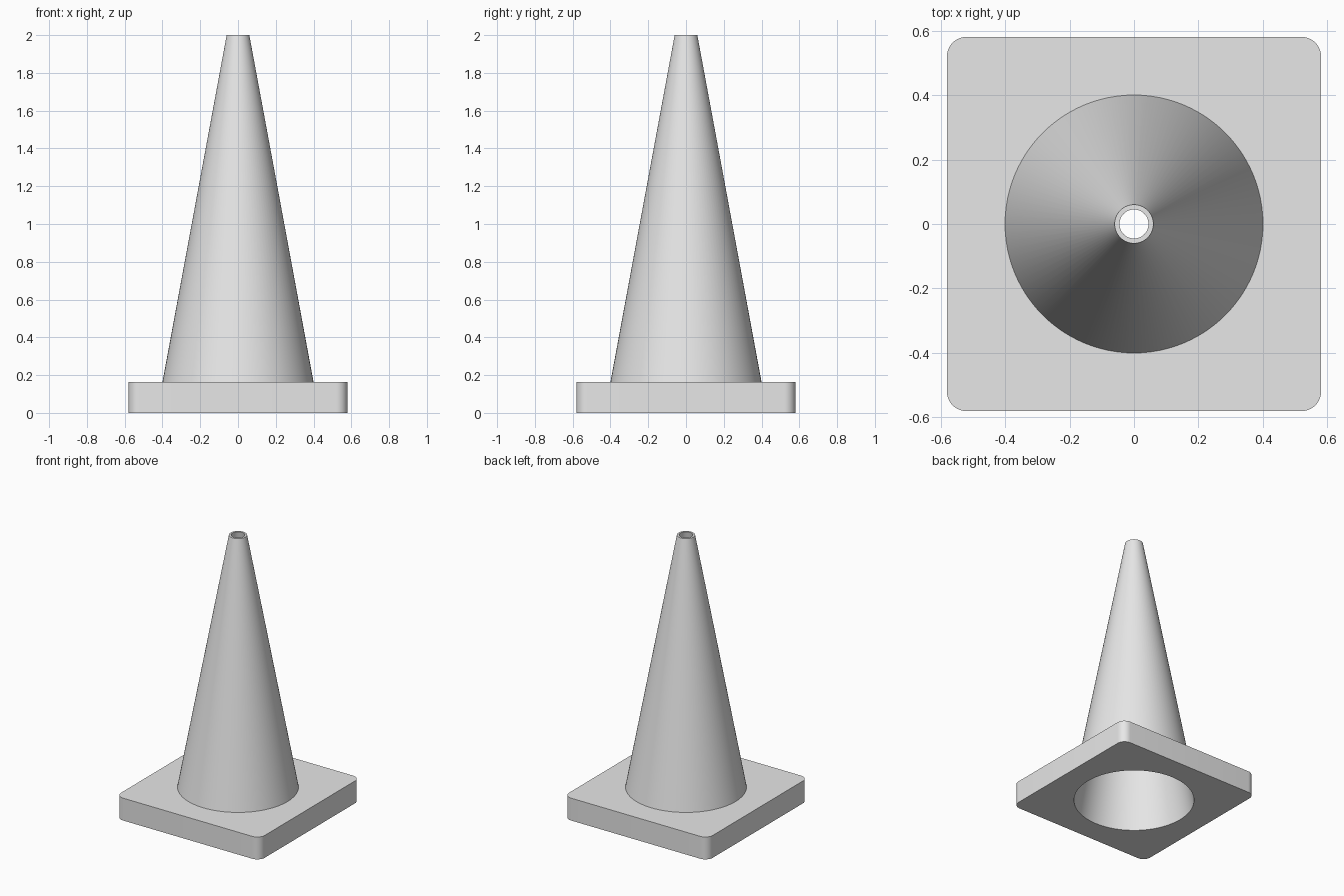
import bpy
import bmesh
import math

cube = bpy.data.objects.get("Cube")
if cube:
    bpy.data.objects.remove(cube, do_unlink=True)

HEIGHT = 2.0
BASE_HALF = 0.58
BASE_TOP = 0.163
CORNER = 0.06
SEGMENTS = 96

grey = bpy.data.materials.new("light grey")
grey.use_nodes = True
grey.diffuse_color = (0.8, 0.8, 0.8, 1)
grey.node_tree.nodes["Principled BSDF"].inputs["Base Color"].default_value = (0.8, 0.8, 0.8, 1)


def add_cone(name, r_bottom, r_top, z_bottom, z_top):
    bpy.ops.mesh.primitive_cone_add(
        vertices=SEGMENTS, radius1=r_bottom, radius2=r_top,
        depth=z_top - z_bottom, location=(0, 0, (z_bottom + z_top) / 2))
    obj = bpy.context.object
    obj.name = name
    return obj


def add_base(name):
    # Square slab with rounded upright corners
    bm = bmesh.new()
    bmesh.ops.create_cube(bm, size=1)
    bmesh.ops.scale(bm, verts=bm.verts, vec=(2 * BASE_HALF, 2 * BASE_HALF, BASE_TOP))
    bmesh.ops.translate(bm, verts=bm.verts, vec=(0, 0, BASE_TOP / 2))
    upright = [e for e in bm.edges
               if abs(e.verts[0].co.z - e.verts[1].co.z) > BASE_TOP / 2]
    bmesh.ops.bevel(bm, geom=upright, offset=CORNER, segments=10,
                    profile=0.5, affect='EDGES')
    mesh = bpy.data.meshes.new(name)
    bm.to_mesh(mesh)
    bm.free()
    obj = bpy.data.objects.new(name, mesh)
    bpy.context.collection.objects.link(obj)
    return obj


def bore_radius(z):
    # Tapered hollow, running open from the underside to the tip
    return 0.405 - 0.18 * z


base = add_base("base")
body = add_cone("cone_body", 0.40, 0.06, BASE_TOP, HEIGHT)
bore = add_cone("bore_cutter", bore_radius(-0.1), bore_radius(HEIGHT + 0.1),
                -0.1, HEIGHT + 0.1)
bore.hide_render = True

# Hollow out both parts, then shade the curved walls smooth
for part in (base, body):
    bpy.ops.object.select_all(action='DESELECT')
    part.select_set(True)
    bpy.context.view_layer.objects.active = part
    cut = part.modifiers.new("hollow", 'BOOLEAN')
    cut.operation = 'DIFFERENCE'
    cut.solver = 'EXACT'
    cut.object = bore
    bpy.ops.object.modifier_apply(modifier=cut.name)
    part.data.materials.clear()
    part.data.materials.append(grey)
    bpy.ops.object.shade_smooth_by_angle(angle=math.radians(30))

bpy.data.objects.remove(bore, do_unlink=True)
